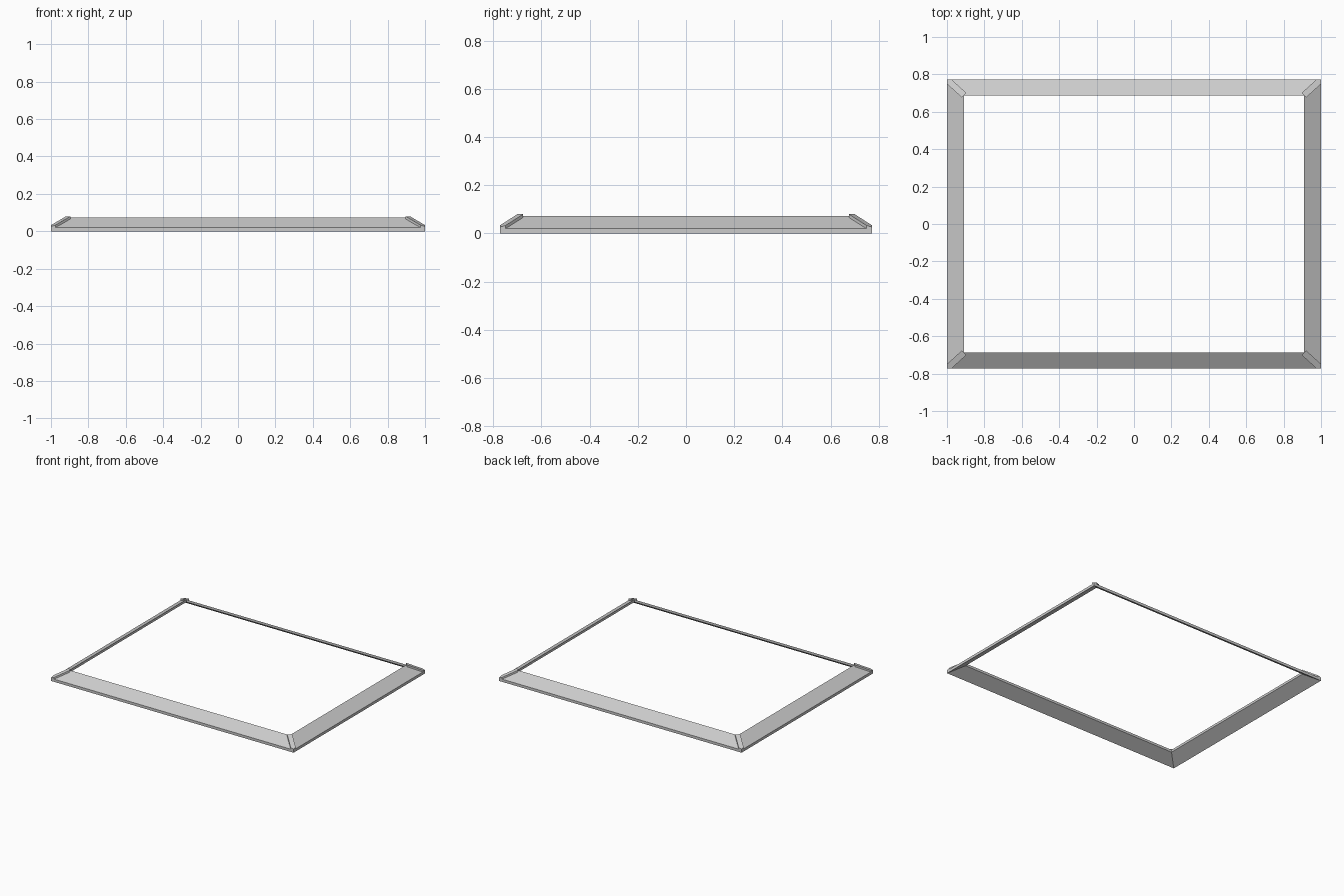
import bpy, bmesh

if "Cube" in bpy.data.objects:
    bpy.data.objects.remove(bpy.data.objects["Cube"])

OX, OY = 1.0, 0.773      # outer half sizes
IX, IY = 0.908, 0.688    # inner half sizes
K = 0.012                # half width of corner caps, measured along x or y


def finish(bm, name):
    bmesh.ops.recalc_face_normals(bm, faces=bm.faces)
    mesh = bpy.data.meshes.new(name)
    bm.to_mesh(mesh)
    bm.free()
    obj = bpy.data.objects.new(name, mesh)
    bpy.context.collection.objects.link(obj)
    return obj


# Sloped rim: four-point section swept round the rectangle with mitred corners
section = [(OX, OY, 0.0), (OX, OY, 0.02), (IX, IY, 0.073), (IX, IY, 0.055)]
bm = bmesh.new()
rings = [[bm.verts.new((sx * x, sy * y, z)) for x, y, z in section]
         for sx, sy in ((1, 1), (-1, 1), (-1, -1), (1, -1))]
for i in range(4):
    a, b = rings[i], rings[(i + 1) % 4]
    for j in range(4):
        n = (j + 1) % 4
        bm.faces.new((a[j], a[n], b[n], b[j]))
finish(bm, "sloped_rim")

# Corner caps: raised hip strips covering each mitre
plan = [(OX, OY, 0.026), (OX - 2 * K, OY, 0.033), (IX - K, IY + K, 0.08),
        (IX + K, IY - K, 0.08), (OX, OY - 2 * K, 0.033)]
for sx, sy, name in ((1, 1, "back_right"), (-1, 1, "back_left"),
                     (-1, -1, "front_left"), (1, -1, "front_right")):
    bm = bmesh.new()
    top = [bm.verts.new((sx * x, sy * y, z)) for x, y, z in plan]
    low = [bm.verts.new((sx * x, sy * y, z - 0.014)) for x, y, z in plan]
    bm.faces.new(top)
    bm.faces.new(low[::-1])
    for i in range(5):
        n = (i + 1) % 5
        bm.faces.new((top[i], low[i], low[n], top[n]))
    finish(bm, name + "_corner_cap")
